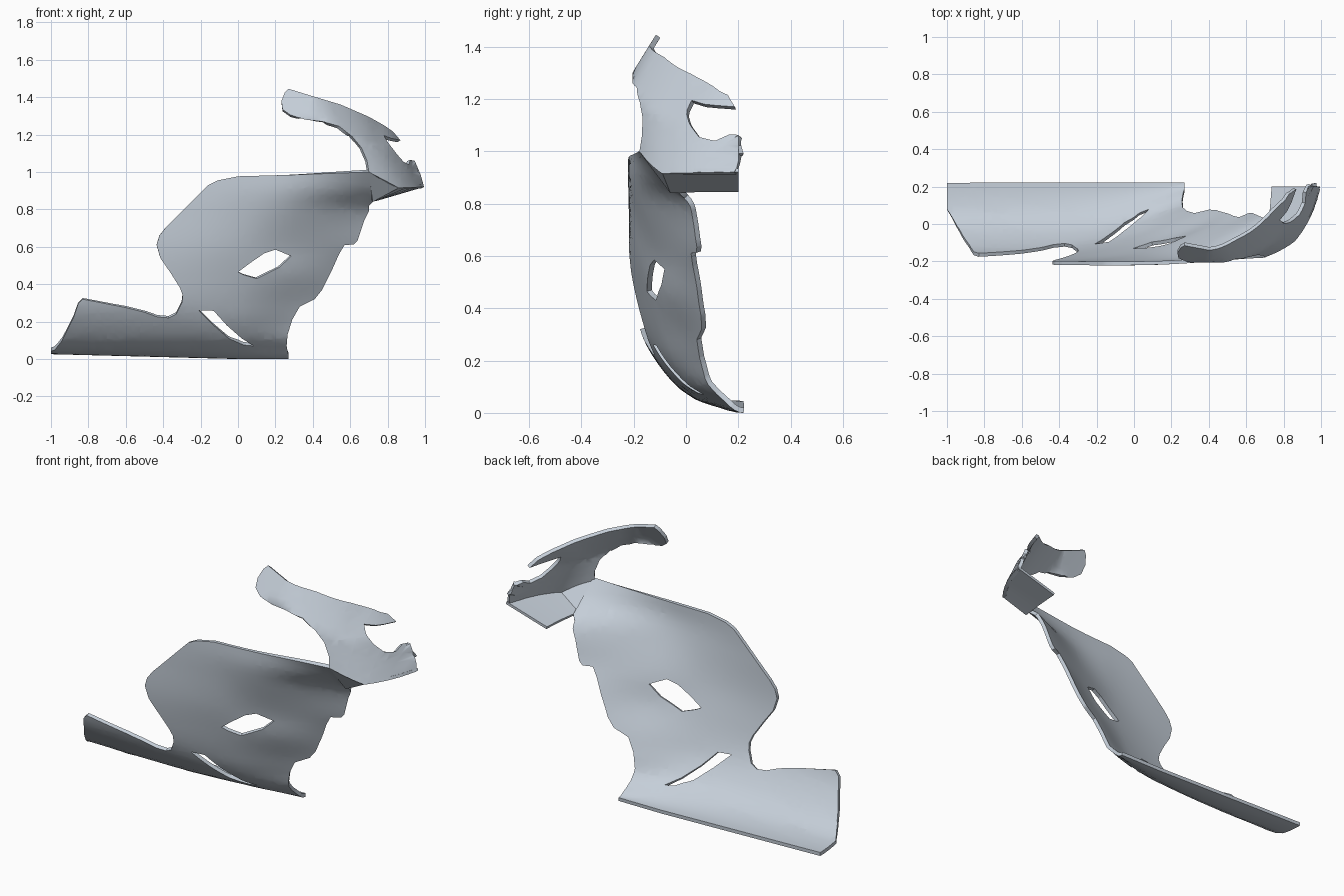
import bpy, bmesh
from mathutils import Vector

if "Cube" in bpy.data.objects:
    bpy.data.objects.remove(bpy.data.objects["Cube"])

paint = bpy.data.materials.new("pale_blue_grey")
paint.diffuse_color = (0.56, 0.62, 0.69, 1)
paint.use_nodes = True
paint.node_tree.nodes["Principled BSDF"].inputs["Base Color"].default_value = paint.diffuse_color


def spline(xs, ys, x):
    """Smooth monotone-ish interpolation through points, clamped at the ends."""
    x = min(max(x, xs[0]), xs[-1])
    i = max(k for k in range(len(xs) - 1) if xs[k] <= x)
    n, h = len(xs) - 1, xs[i + 1] - xs[i]

    def slope(k):
        a, b = max(k - 1, 0), min(k + 1, n)
        return (ys[b] - ys[a]) / (xs[b] - xs[a])
    t = (x - xs[i]) / h
    return ((2*t**3 - 3*t*t + 1) * ys[i] + (t**3 - 2*t*t + t) * h * slope(i)
            + (3*t*t - 2*t**3) * ys[i + 1] + (t**3 - t*t) * h * slope(i + 1))


def finish(name, bm, thickness):
    me = bpy.data.meshes.new(name)
    bm.to_mesh(me)
    bm.free()
    ob = bpy.data.objects.new(name, me)
    bpy.context.collection.objects.link(ob)
    me.materials.append(paint)
    mod = ob.modifiers.new("thickness", 'SOLIDIFY')
    mod.thickness, mod.offset = thickness, -1
    bpy.ops.object.select_all(action='DESELECT')
    ob.select_set(True)
    bpy.context.view_layer.objects.active = ob
    bpy.ops.object.modifier_apply(modifier=mod.name)
    bpy.ops.object.shade_smooth_by_angle(angle=0.6)
    return ob


def panel(name, loops, surface, step, thickness=0.02):
    """Fill a side outline (with holes), slice it into a grid, bend it onto a surface."""
    bm = bmesh.new()
    for loop in loops:
        vs = [bm.verts.new((x, 0, z)) for x, z in loop]
        for a, b in zip(vs, vs[1:] + vs[:1]):
            bm.edges.new((a, b))
    bmesh.ops.triangle_fill(bm, use_beauty=True, edges=bm.edges[:])
    for axis in (Vector((1, 0, 0)), Vector((0, 0, 1))):
        for k in range(-60, 80):
            bmesh.ops.bisect_plane(bm, geom=bm.verts[:] + bm.edges[:] + bm.faces[:],
                                   dist=1e-5, plane_co=axis * (k * step + 0.0013), plane_no=axis)
    bmesh.ops.remove_doubles(bm, verts=bm.verts[:], dist=0.0005)
    bm.normal_update()
    for f in bm.faces:
        if f.normal.y > 0:
            f.normal_flip()
    for v in bm.verts:
        v.co = surface(v.co.x, v.co.z)
    bmesh.ops.triangulate(bm, faces=bm.faces[:])
    return finish(name, bm, thickness)


# Side panel: depth sampled at a few columns (x) and rows (height)
COLS = [-1, -0.4, 0, 0.3, 0.7]
ROWS = [0.05, 0.1, 0.2, 0.3, 0.45, 0.6, 0.8, 0.9, 1.0]
DEPTH = [
    (.04, .04, .08, .15, .2),
    (-.03, -.03, .01, .10, .2),
    (-.115, -.11, -.06, .06, .2),
    (-.17, -.16, -.10, .02, .2),
    (-.20, -.195, -.145, -.05, .16),
    (-.22, -.215, -.18, -.09, .08),
    (-.22, -.22, -.21, -.165, .01),
    (-.22, -.22, -.22, -.20, -.10),
    (-.22, -.22, -.22, -.21, -.18),
]


def side_surface(x, t):
    y = spline(ROWS, [spline(COLS, r, x) for r in DEPTH], t)
    if t >= 0.05:
        return Vector((x, y, t))
    # belly turning under to the centre line
    f = min((0.05 - t) / 0.15, 1)
    base = 0.026 * max(0, -x)
    return Vector((x, y + (0.22 - y) * f, base + (0.05 - base) * (1 - f) ** 2))


side_outline = [
    (-1, -.1), (-1, .02), (-.94, .1), (-.88, .22), (-.855, .295), (-.83, .32), (-.6, .275),
    (-.5, .25), (-.43, .225), (-.37, .22), (-.33, .24), (-.3, .3), (-.295, .34), (-.31, .38),
    (-.36, .46), (-.415, .54), (-.435, .61), (-.42, .66), (-.385, .705), (-.3, .79),
    (-.2, .89), (-.16, .93), (-.11, .955), (0, .977), (.3, .985), (.7, 1.0),
    (.715, .92), (.72, .84), (.7, .82), (.7, .79), (.675, .74), (.655, .68), (.64, .635),
    (.62, .612), (.57, .61), (.54, .56), (.5, .47), (.45, .37), (.41, .32), (.33, .28),
    (.29, .21), (.265, .13), (.26, .07), (.27, .0), (.27, -.1)]
upper_vent = [(0, .465), (.06, .51), (.14, .565), (.2, .585), (.285, .55), (.22, .49),
              (.1, .43), (.03, .45)]
lower_vent = [(-.21, .26), (-.13, .258), (-.06, .18), (.02, .11), (.085, .07), (.03, .075),
              (-.05, .11), (-.13, .18)]
panel("side_panel", [side_outline, upper_vent, lower_vent], side_surface, 0.035)


# Nose cowl: plan curve that leans back with height, its crown tucked inwards
def cowl_surface(x, z):
    lean = x + 0.48 * (z - 0.92)
    y = spline([.2, .6, .7, .85, .95, 1.0], [-.2, -.205, -.195, -.1, .05, .2], lean)
    blend = min(max((x - 0.4) / 0.35, 0), 1)
    y += 0.62 * max(0, z - (1.3 - 0.17 * blend))
    return Vector((x, min(y, 0.2), z))


cowl_outline = [
    (.7, 1.0), (.69, 1.06), (.66, 1.13), (.61, 1.19), (.54, 1.245), (.45, 1.27), (.36, 1.28),
    (.28, 1.305), (.238, 1.335), (.232, 1.38), (.25, 1.425), (.27, 1.445), (.4, 1.405),
    (.55, 1.36), (.7, 1.295), (.78, 1.25), (.83, 1.215), (.868, 1.17), (.82, 1.18),
    (.78, 1.195), (.8, 1.16), (.85, 1.095), (.885, 1.055), (.915, 1.04), (.92, 1.065),
    (.945, 1.06), (.975, .99), (.995, .92), (.86, .915)]
panel("nose_cowl", [cowl_outline], cowl_surface, 0.03)

# Under-nose flange and the corner web that ties it to the side panel
bm = bmesh.new()
outer = [(.86, -.09, .915), (.91, -.02, .918), (.95, .05, .92), (.98, .13, .92), (.995, .2, .92)]
inner = [(.72, -.06, .84), (.725, .0, .842), (.73, .07, .845), (.735, .13, .845), (.74, .2, .845)]
o = [bm.verts.new(p) for p in outer]
i = [bm.verts.new(p) for p in inner]
for k in range(4):
    bm.faces.new((o[k], i[k], i[k + 1], o[k + 1]))
top = bm.verts.new((.7, -.18, 1.0))
bm.faces.new((top, i[0], o[0]))
bm.normal_update()
for f in bm.faces:
    if f.normal.z > 0 and f.normal.y > -0.3:
        f.normal_flip()
finish("nose_flange", bm, 0.015)
